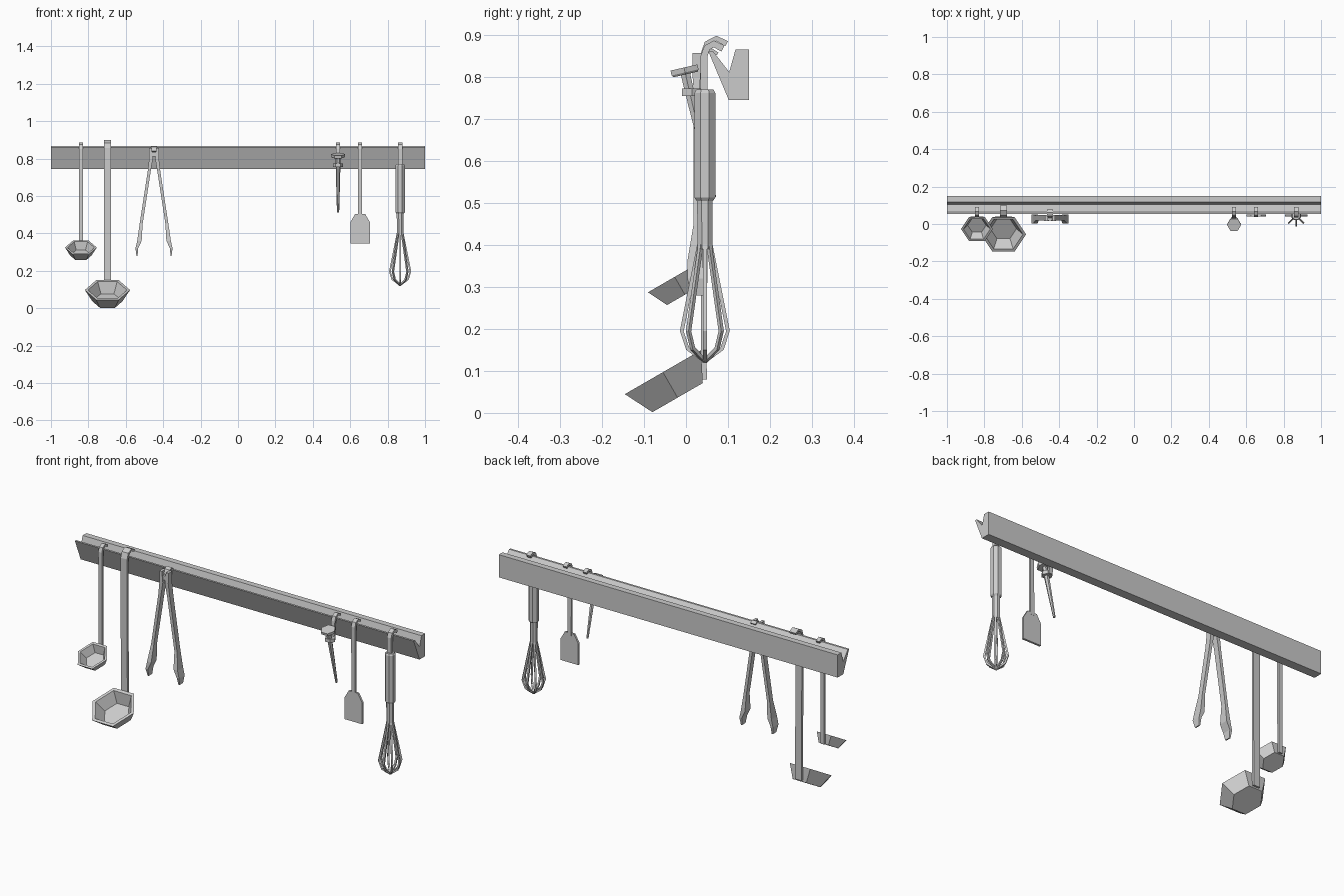
import bpy, bmesh
from math import sin, cos, pi, radians
from mathutils import Vector, Matrix

if "Cube" in bpy.data.objects:
    bpy.data.objects.remove(bpy.data.objects["Cube"])


def add(name, verts, faces):
    me = bpy.data.meshes.new(name)
    me.from_pydata([tuple(v) for v in verts], [], faces)
    bm = bmesh.new()
    bm.from_mesh(me)
    bmesh.ops.recalc_face_normals(bm, faces=bm.faces)
    bm.to_mesh(me)
    bm.free()
    ob = bpy.data.objects.new(name, me)
    bpy.context.collection.objects.link(ob)
    return ob


def loft(name, rings):
    """Skin matching rings of points and cap both ends."""
    n = len(rings[0])
    verts = [p for r in rings for p in r]
    faces = [(k * n + i, k * n + (i + 1) % n, (k + 1) * n + (i + 1) % n, (k + 1) * n + i)
             for k in range(len(rings) - 1) for i in range(n)]
    faces += [tuple(range(n)), tuple(range(len(verts) - n, len(verts)))]
    return add(name, verts, faces)


def extrude_x(name, profile, x0, x1):
    return loft(name, [[(x, y, z) for y, z in profile] for x in (x0, x1)])


def strip(name, x, width, path, thick):
    """Flat bar following a y-z path."""
    pts = [Vector(p) for p in path]
    rings = []
    for i, p in enumerate(pts):
        d = (pts[min(i + 1, len(pts) - 1)] - pts[max(i - 1, 0)]).normalized()
        n = Vector((-d.y, d.x)) * thick / 2
        rings.append([(x + sx * width / 2, p.x + s * n.x, p.y + s * n.y)
                      for sx, s in ((-1, -1), (1, -1), (1, 1), (-1, 1))])
    return loft(name, rings)


def turned(name, sides, levels, mat, phase=0):
    """Faceted lathe: levels are (radius, height)."""
    return loft(name, [[mat @ Vector((r * cos(phase + 2 * pi * i / sides),
                                      r * sin(phase + 2 * pi * i / sides), h))
                        for i in range(sides)] for r, h in levels])


HOOK = [(.043, .85), (.05, .87), (.066, .879), (.088, .868)]
BIG_HOOK = [(.041, .855), (.05, .88), (.072, .892), (.097, .88)]

# Wall rail with V groove
extrude_x("rail", [(.15, .745), (.15, .866), (.118, .866), (.103, .812),
                   (.064, .862), (.053, .862), (.102, .745)], -1, 1)


# Ladles: tilted hexagonal cups on hooked handles
def ladle(name, x, y, z, r_top, r_low, depth, lip, width, foot, hook):
    mat = Matrix.Translation((x, y, z)) @ Matrix.Rotation(radians(30), 4, 'X')
    turned(name + "_bowl", 6, [(r_low, -depth), (r_top, 0), (r_top - lip, 0),
                               (r_low - lip * .6, -depth + lip * .7)], mat)
    strip(name + "_handle", x, width, [(hook[0][0] + .002, foot)] + hook, .013)


ladle("small_ladle", -.84, -.027, .324, .085, .057, .049, .013, .021, .31, HOOK)
ladle("large_ladle", -.698, -.055, .097, .121, .08, .07, .017, .038, .08, BIG_HOOK)

# Tongs: two mirrored arms widening into paddles, rows of x_in, x_out, y_front, y_back, z
ARM = [(.012, .027, .016, .048, .857), (.006, .026, .016, .048, .80),
       (.018, .034, .018, .048, .73), (.061, .077, .018, .046, .45),
       (.066, .09, .003, .05, .36), (.085, .099, .003, .05, .32), (.088, .094, .014, .044, .28)]
for side, s in (("left", -1), ("right", 1)):
    loft("tongs_arm_" + side, [[(-.449 + s * a, f, z), (-.449 + s * b, f, z),
                                (-.449 + s * b, k, z), (-.449 + s * a, k, z)]
                               for a, b, f, k, z in ARM])
extrude_x("tongs_pivot", [(.02, .812), (.045, .812), (.045, .835), (.02, .835)], -.468, -.43)
strip("tongs_hook", -.449, .03, [(.035, .838), (.046, .858), (.062, .864), (.075, .855)], .008)

# Pick leaning in a hooked holder
tilt = Matrix.Translation((.535, -.003, .815)) @ Matrix.Rotation(radians(13), 4, 'X')
turned("pick_knob", 6, [(.034, -.009), (.038, -.004), (.038, .008)], tilt)
turned("pick_shank", 6, [(.013, -.008), (.012, -.08), (.009, -.2), (.006, -.31)], tilt)
turned("pick_holder", 6, [(.027, -.009), (.027, .009)], Matrix.Translation((.535, .014, .764)))
strip("pick_hook", .535, .021, [(.036, .757)] + HOOK, .012)

# Spatula with clipped shoulders
outline = [(-.052, .345), (.052, .345), (.052, .46), (.027, .503), (-.027, .503), (-.052, .46)]
loft("spatula_blade", [[(.653 + x, y, z) for x, z in outline] for y in (.039, .05)])
strip("spatula_handle", .653, .022, [(.045, .49)] + HOOK, .012)

# Whisk: faceted grip, neck, hook and eight wires
axis = Matrix.Translation((.867, .045, 0))
turned("whisk_grip", 8, [(.021, .505), (.027, .513), (.027, .762), (.022, .77)], axis, pi / 8)
turned("whisk_neck", 8, [(.019, .39), (.02, .51)], axis, pi / 8)
strip("whisk_hook", .867, .024, [(.043, .765)] + HOOK, .016)
WIRE = [(.014, .40), (.055, .195), (.041, .153), (0, .123)]
for i in range(8):
    w = strip("whisk_wire_%d" % i, 0, .009, WIRE, .009)
    w.data.transform(axis @ Matrix.Rotation(2 * pi * i / 8, 4, 'Z'))
